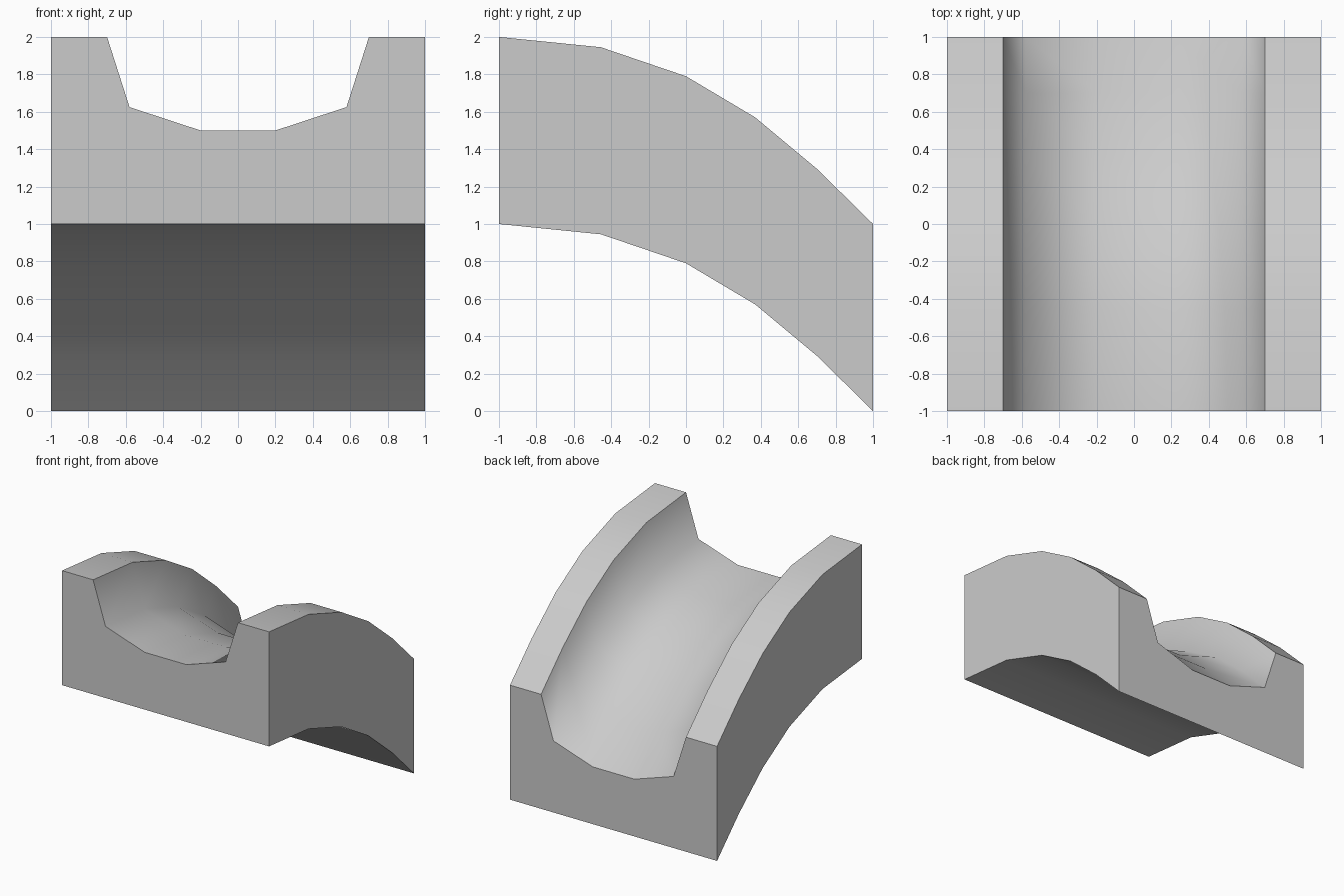
import bpy, bmesh

if "Cube" in bpy.data.objects:
    bpy.data.objects.remove(bpy.data.objects["Cube"])

# Cross-section (x, height above underside): block with a rounded channel in the top
half = [(1, 0), (1, 1), (0.7, 1), (0.58, 0.625), (0.2, 0.5)]
section = half + [(-x, z) for x, z in reversed(half)]
sharp_points = {0, 1, 2, 7, 8, 9}          # outer corners and channel rims

# Curved path of the underside (y, z), front to back
path = [(-1, 1), (-0.455, 0.945), (0, 0.79), (0.37, 0.57), (0.7, 0.295), (1, 0)]

bm = bmesh.new()
rings = [[bm.verts.new((x, y, z + dz)) for x, z in section] for y, dz in path]
n = len(section)

# Swept walls
for a, b in zip(rings, rings[1:]):
    for i in range(n):
        j = (i + 1) % n
        bm.faces.new((a[i], a[j], b[j], b[i]))

# End caps
caps = [bm.faces.new(rings[0]), bm.faces.new(rings[-1][::-1])]
bmesh.ops.recalc_face_normals(bm, faces=bm.faces[:])

# Smooth surfaces with crisp rims, corners and ends
for f in bm.faces:
    f.smooth = f not in caps
for cap in caps:
    for e in cap.edges:
        e.smooth = False
for a, b in zip(rings, rings[1:]):
    for i in sharp_points:
        bm.edges.get((a[i], b[i])).smooth = False

mesh = bpy.data.meshes.new("curved_channel")
bm.to_mesh(mesh)
bm.free()
bpy.context.collection.objects.link(bpy.data.objects.new("curved_channel", mesh))
